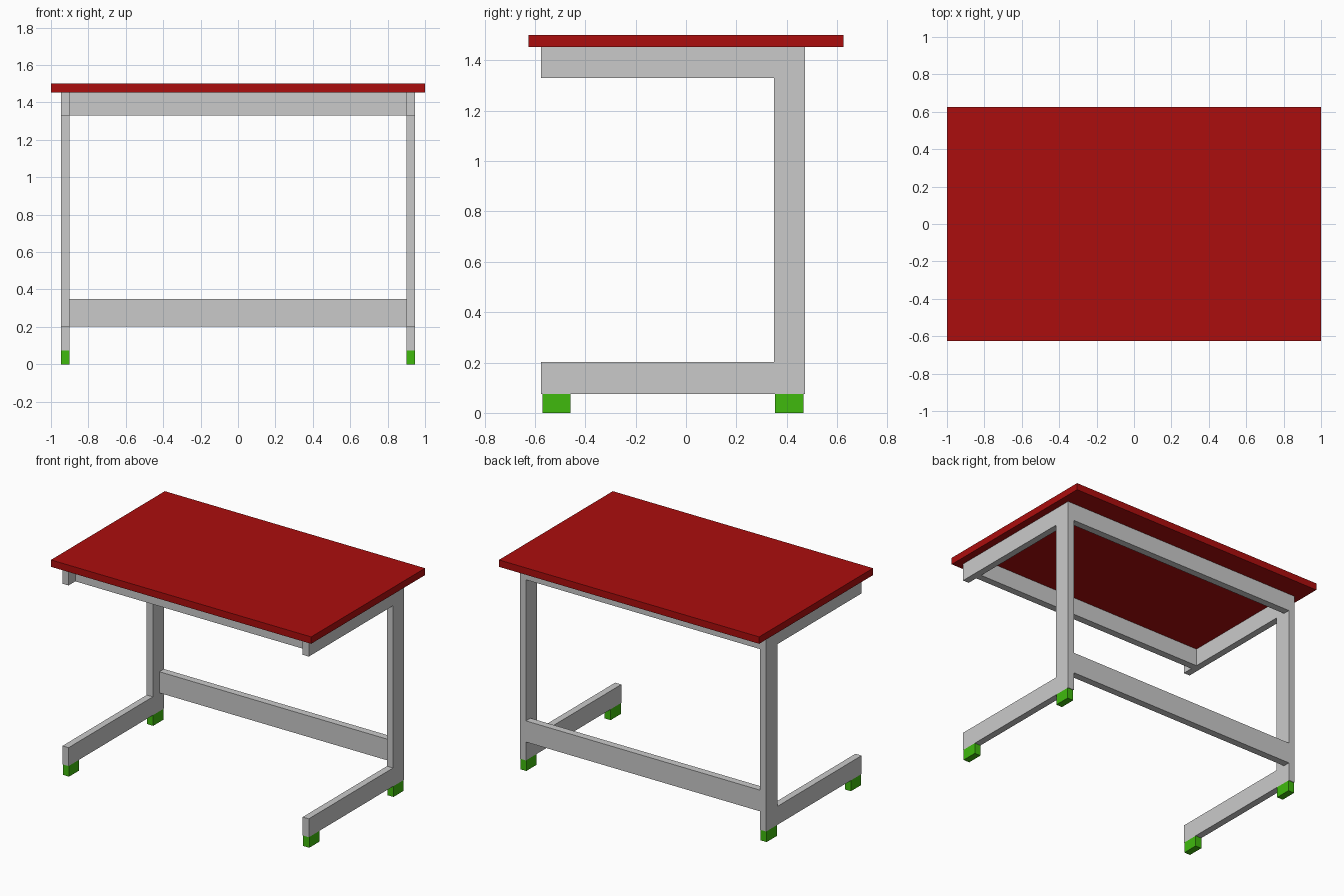
import bpy
import bmesh

cube = bpy.data.objects.get("Cube")
if cube:
    bpy.data.objects.remove(cube, do_unlink=True)


def material(name, color):
    mat = bpy.data.materials.new(name)
    mat.use_nodes = True
    mat.diffuse_color = color
    mat.node_tree.nodes["Principled BSDF"].inputs["Base Color"].default_value = color
    return mat


red = material("red top", (0.41, 0.004, 0.004, 1))
grey = material("light grey metal", (0.59, 0.59, 0.59, 1))
green = material("green rubber", (0.05, 0.49, 0.004, 1))


def prism(name, outline, x0, x1, mat):
    """Extrude a (y, z) outline along x."""
    bm = bmesh.new()
    face = bm.faces.new([bm.verts.new((x0, y, z)) for y, z in outline])
    extruded = bmesh.ops.extrude_face_region(bm, geom=[face])["geom"]
    moved = [v for v in extruded if isinstance(v, bmesh.types.BMVert)]
    bmesh.ops.translate(bm, verts=moved, vec=(x1 - x0, 0, 0))
    bmesh.ops.recalc_face_normals(bm, faces=bm.faces)
    mesh = bpy.data.meshes.new(name)
    bm.to_mesh(mesh)
    bm.free()
    mesh.materials.append(mat)
    obj = bpy.data.objects.new(name, mesh)
    bpy.context.collection.objects.link(obj)
    return obj


def box(name, x0, x1, y0, y1, z0, z1, mat):
    return prism(name, [(y0, z0), (y1, z0), (y1, z1), (y0, z1)], x0, x1, mat)


# Main dimensions
INNER, OUTER = 0.9, 0.947
FRONT, BACK = -0.575, 0.472
POST = 0.35
FOOT, FOOT_TOP = 0.075, 0.203
ARM, TOP = 1.33, 1.452
RAIL = 0.05

# Table top
box("table_top", -1, 1, -0.625, 0.625, TOP, 1.5, red)

# C-shaped side frames and their rubber feet
c_outline = [(FRONT, FOOT), (BACK, FOOT), (BACK, TOP), (FRONT, TOP),
             (FRONT, ARM), (POST, ARM), (POST, FOOT_TOP), (FRONT, FOOT_TOP)]
for side, sign in (("left", 1), ("right", -1)):
    x0, x1 = sorted((sign * INNER, sign * OUTER))
    prism(side + "_frame", c_outline, x0, x1, grey)
    box(side + "_front_foot", x0, x1, -0.57, -0.458, 0, FOOT, green)
    box(side + "_back_foot", x0, x1, 0.354, 0.467, 0, FOOT, green)

# Cross rails between the frames
for name, y0, z0, z1 in (("front_top_rail", -0.5, ARM, TOP),
                         ("back_top_rail", BACK - RAIL, ARM, TOP),
                         ("back_lower_rail", BACK - RAIL, FOOT_TOP, 0.35)):
    box(name, -INNER, INNER, y0, y0 + RAIL, z0, z1, grey)
